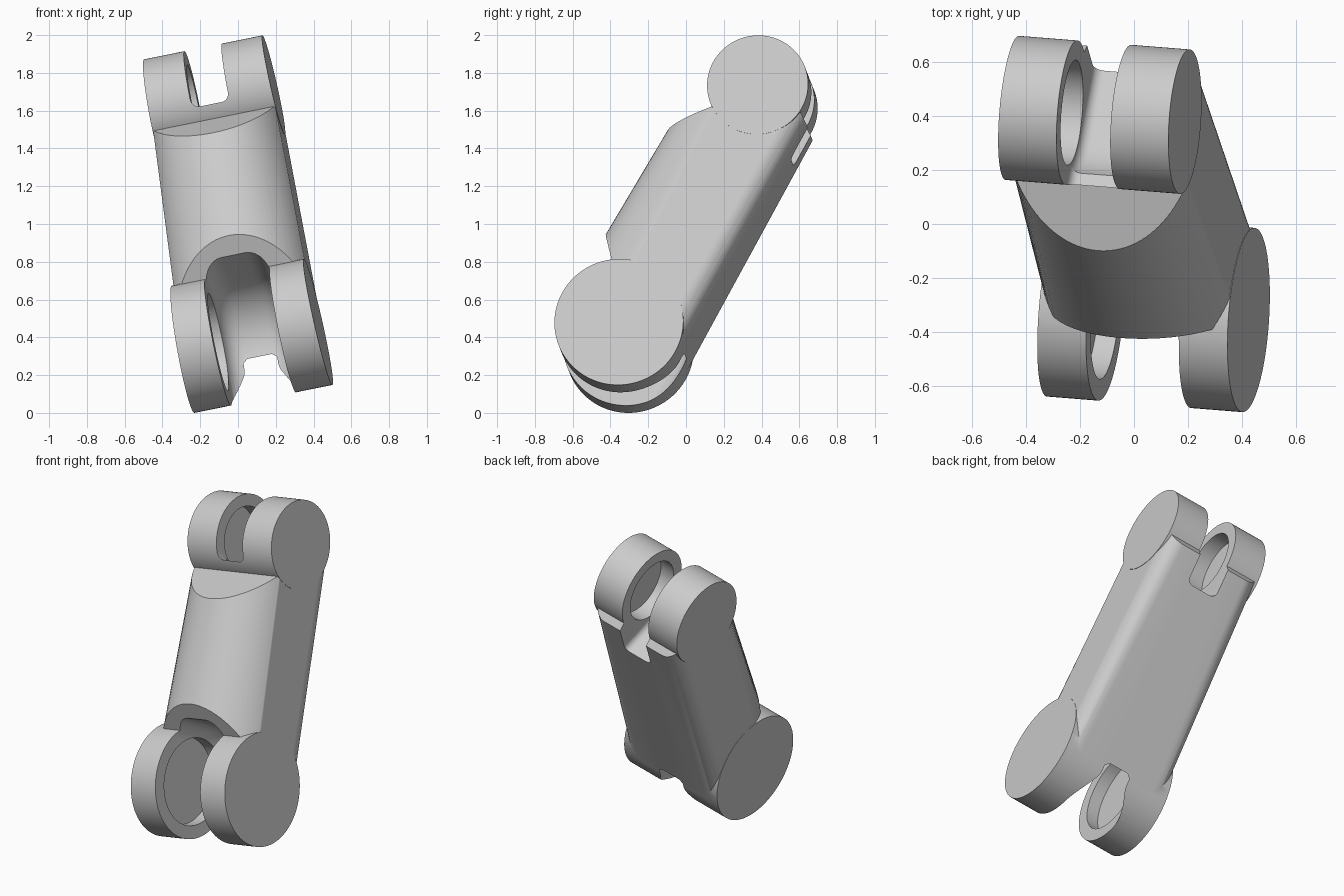
import bpy, bmesh
from math import sin, cos, asin, pi
from mathutils import Vector, Matrix

cube = bpy.data.objects.get("Cube")
if cube:
    bpy.data.objects.remove(cube, do_unlink=True)

# Local frame: x along the hinge pins, y along the link, z out of the bulged front
LENGTH = 1.473
R_LOW, R_UP = 0.342, 0.268


def half_width(s):
    return 0.366 - 0.0265 * s


def make_object(name, bm):
    bmesh.ops.recalc_face_normals(bm, faces=bm.faces[:])
    mesh = bpy.data.meshes.new(name)
    bm.to_mesh(mesh)
    bm.free()
    obj = bpy.data.objects.new(name, mesh)
    bpy.context.collection.objects.link(obj)
    return obj


def loft(name, ring_a, ring_b, bevel=0):
    """Closed solid between two matching rings, with optional rounded caps."""
    bm = bmesh.new()
    a = [bm.verts.new(p) for p in ring_a]
    b = [bm.verts.new(p) for p in ring_b]
    caps = [bm.faces.new(a), bm.faces.new(b)]
    for i in range(len(a)):
        j = (i + 1) % len(a)
        bm.faces.new((a[i], a[j], b[j], b[i]))
    bmesh.ops.recalc_face_normals(bm, faces=bm.faces[:])
    if bevel:
        edges = list({e for f in caps for e in f.edges})
        bmesh.ops.bevel(bm, geom=edges, offset=bevel, segments=7, profile=0.5,
                        affect='EDGES', clamp_overlap=False)
    return make_object(name, bm)


def prism(name, profile, width, bevel=0):
    """Side profile (y, z) spread both ways along x; width is a function of y."""
    return loft(name, [(-width(s), s, t) for s, t in profile],
                [(width(s), s, t) for s, t in profile], bevel)


def arc(cs, ct, r, start, end, n):
    return [(cs + r * cos(start + (end - start) * i / n),
             ct + r * sin(start + (end - start) * i / n)) for i in range(n + 1)]


def circle(cs, r):
    return arc(cs, 0, r, 0, 2 * pi, 96)[:-1]


def combine(target, tool, operation):
    mod = target.modifiers.new(operation.lower(), 'BOOLEAN')
    mod.operation = operation
    mod.solver = 'EXACT'
    mod.object = tool
    bpy.context.view_layer.objects.active = target
    bpy.ops.object.modifier_apply(modifier=mod.name)
    bpy.data.objects.remove(tool, do_unlink=True)


def body_section(s):
    """Bulged front, straight sides, rounded back corners."""
    half, back, front = half_width(s) - 0.002, 0.341 - 0.021 * s, 0.358 - 0.012 * s
    bulge, fillet = 0.38, 0.1
    a = asin(half / bulge)
    pts = arc(0, front - bulge, bulge, pi / 2 - a, pi / 2 + a, 40)
    pts += arc(-half + fillet, -back + fillet, fillet, pi, 1.5 * pi, 10)
    pts += arc(half - fillet, -back + fillet, fillet, 1.5 * pi, 2 * pi, 10)
    return [(x, s, t) for x, t in pts]


# Tapered body, trimmed to slanted shoulders at both ends
link = loft("hinge_link", body_section(-0.1), body_section(1.7))
trim = [(0, -0.6), (0, -0.07), (0.5, 0.43), (0.975, 0.43), (1.267, 0.142),
        (1.5, -0.09), (1.5, -0.2), (1.25, -0.6)]
combine(link, prism("trim", trim, lambda s: 0.7), 'INTERSECT')

# Hinge knuckles
for centre, radius in ((0, R_LOW), (LENGTH, R_UP)):
    combine(link, prism("knuckle", circle(centre, radius), half_width), 'UNION')

# Wide lower slot: rounded inner corner, open to the front and the bottom
r = R_LOW + 0.003
lower_slot = arc(0, 0, r, 0, -pi / 2, 28) + [(-1, -r), (-1, 1), (r, 1)]
combine(link, prism("lower_slot", lower_slot, lambda s: 0.176, 0.11), 'DIFFERENCE')

# Narrow upper slot: curved floor, open at the top
r = 0.23
upper_slot = [(LENGTH - r, -1)] + arc(LENGTH, 0, r, pi, 0.75 * pi, 14)
upper_slot += [(LENGTH - 0.163, 1), (2.2, 1), (2.2, -1)]
combine(link, prism("upper_slot", upper_slot, lambda s: 0.102, 0.04), 'DIFFERENCE')

# Round pin recesses in the inner faces of the knuckles
for centre, radius, depth in ((0, 0.262, 0.255), (LENGTH, 0.195, 0.2)):
    combine(link, prism("recess", circle(centre, radius), lambda s: depth), 'DIFFERENCE')

# Lean the link into its pose and rest it on the floor
u = Vector((0.977, -0.078, 0.198)).normalized()
v = Vector((-0.138, 0.497, 0.857))
v = (v - u * v.dot(u)).normalized()
pose = Matrix((u, v, u.cross(v))).transposed().to_4x4()
pose.translation = (0.066, -0.33, 0.4075)
link.data.transform(pose)
low = [min(p.co[i] for p in link.data.vertices) for i in range(3)]
high = [max(p.co[i] for p in link.data.vertices) for i in range(3)]
link.data.transform(Matrix.Translation((-(low[0] + high[0]) / 2,
                                        -(low[1] + high[1]) / 2, -low[2])))

# Plain grey finish
grey = bpy.data.materials.new("light_grey")
grey.use_nodes = True
colour = (0.6, 0.6, 0.6, 1)
grey.diffuse_color = colour
grey.node_tree.nodes["Principled BSDF"].inputs["Base Color"].default_value = colour
link.data.materials.clear()
link.data.materials.append(grey)

bpy.ops.object.select_all(action='DESELECT')
link.select_set(True)
bpy.context.view_layer.objects.active = link
bpy.ops.object.shade_smooth_by_angle(angle=0.5)
